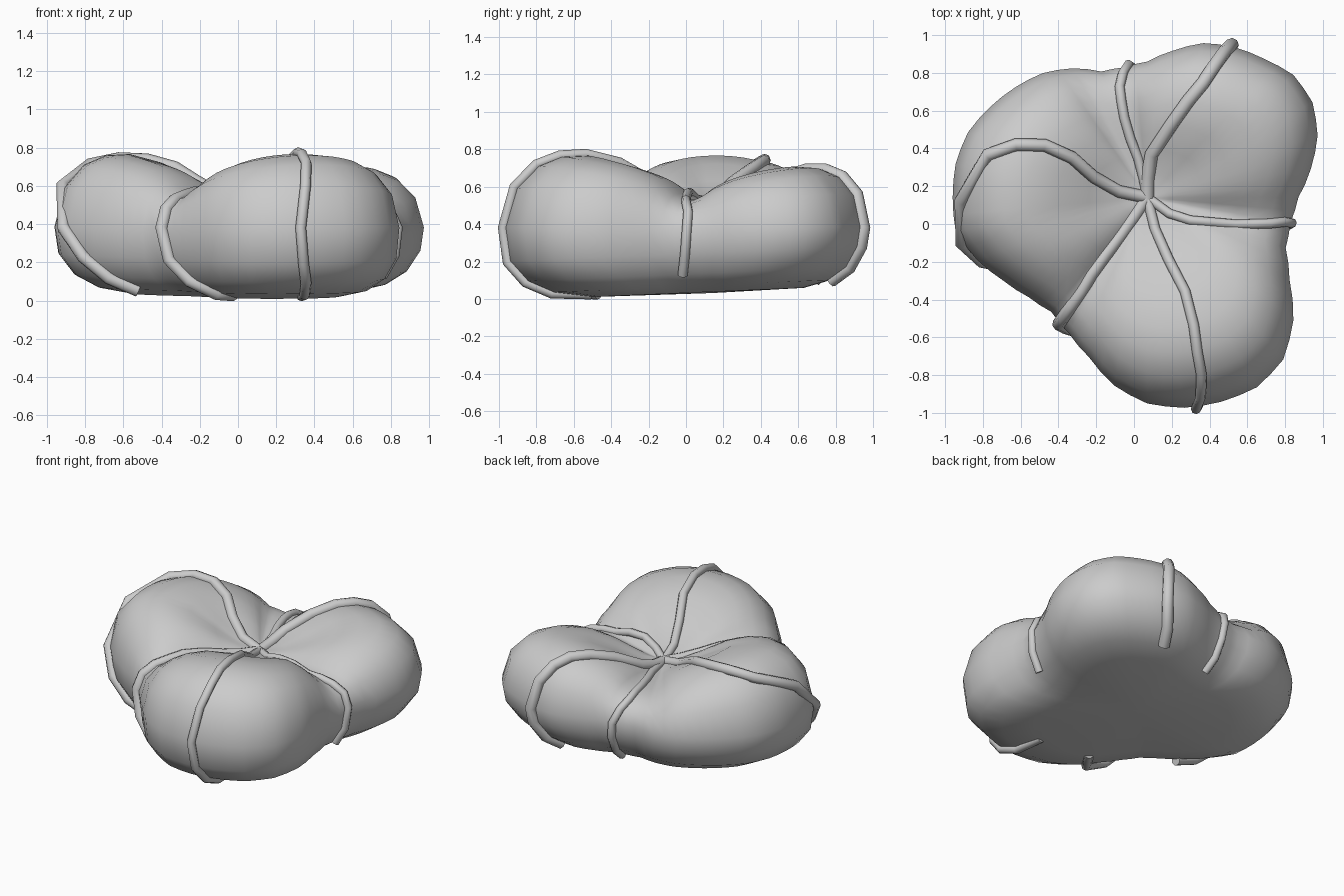
import bpy, bmesh
from math import radians, cos, sin
from mathutils import Vector

old = bpy.data.objects.get("Cube")
if old:
    bpy.data.objects.remove(old)

grey = bpy.data.materials.new("light_grey")
grey.use_nodes = True
grey.diffuse_color = (0.6, 0.6, 0.6, 1)
grey.node_tree.nodes["Principled BSDF"].inputs["Base Color"].default_value = (0.6, 0.6, 0.6, 1)

# Cushion outline: radius in hundredths, every ten degrees around the dimple
DIMPLE = Vector((0.07, 0.14, 0))
OUTLINE = [80, 88, 96, 101, 101, 96, 92, 87, 79, 72, 70, 71, 79, 86, 91, 96, 101, 103,
           103, 103, 96, 88, 82, 79, 83, 90, 101, 109, 113, 115, 116, 112, 101, 87, 78, 77]
# Lobes: direction, half width, crest height above the grooves
LOBES = [(46, 53, 0.18), (178, 58, 0.24), (290, 52, 0.24)]
# Section from dimple over the crest to the rim: (radius share, height share)
INNER = [(0, 0), (0.15, 0.13), (0.3, 0.46), (0.46, 0.83), (0.62, 1)]
OUTER = [(0.74, 0.98), (0.85, 0.86), (0.95, 0.56), (1, 0)]
# Underside: (radius share, height), rising gently towards the back
UNDER = [(0.98, 0.24), (0.9, 0.13), (0.78, 0.065), (0.6, 0.03)]
MID, GROOVE, RIM, TILT = 0.51, 0.53, 0.38, 0.045


def section(angle):
    """Points of the cushion surface along one direction."""
    i, f = divmod((angle % 360) / 10, 1)
    i = int(i)
    radius = (OUTLINE[i] * (1 - f) + OUTLINE[(i + 1) % 36] * f) / 100
    crest = GROOVE
    for middle, width, rise in LOBES:
        off = abs((angle - middle + 180) % 360 - 180)
        if off < width:
            crest += rise * cos(radians(90 * off / width)) ** 0.7
    a = radians(angle)
    pairs = [(r, MID + (crest - MID) * h) for r, h in INNER]
    pairs += [(r, RIM + (crest - RIM) * h) for r, h in OUTER]
    pairs += [(r, h + TILT * (DIMPLE.y + sin(a) * r * radius)) for r, h in UNDER]
    return [DIMPLE + Vector((cos(a) * r * radius, sin(a) * r * radius, z)) for r, z in pairs]


def finish(obj):
    bpy.ops.object.select_all(action="DESELECT")
    obj.select_set(True)
    bpy.context.view_layer.objects.active = obj


# Cushion: rings of section points, closed at the dimple and the base
bm = bmesh.new()
columns = [[bm.verts.new(p) for p in section(a)[1:]] for a in range(0, 360, 5)]
top = bm.verts.new(DIMPLE + Vector((0, 0, MID)))
base = bm.verts.new(DIMPLE + Vector((0, 0, 0.03)))
for k, col in enumerate(columns):
    nxt = columns[(k + 1) % len(columns)]
    bm.faces.new((top, col[0], nxt[0]))
    bm.faces.new((base, nxt[-1], col[-1]))
    for j in range(len(col) - 1):
        bm.faces.new((col[j], col[j + 1], nxt[j + 1], nxt[j]))
# Soften the creases between neighbouring lobes
bmesh.ops.smooth_vert(bm, verts=bm.verts, factor=0.25, use_axis_z=True)
bmesh.ops.recalc_face_normals(bm, faces=bm.faces)
mesh = bpy.data.meshes.new("cushion")
bm.to_mesh(mesh)
bm.free()
cushion = bpy.data.objects.new("cushion", mesh)
bpy.context.collection.objects.link(cushion)
mesh.materials.append(grey)
finish(cushion)
bpy.ops.object.shade_smooth()

# Cords: direction at each section point, from the dimple to the underside
CORDS = {
    "back_left_cord": (0.037, [90, 88, 84, 72, 67, 64, 63, 62, 61, 61, 62, 62]),
    "back_cord": (0.026, [100, 101, 103, 106, 106, 105, 104, 101, 98, 97, 97, 97]),
    "right_cord": (0.034, [170, 168, 159, 152, 153, 158, 165, 181, 194, 201, 206, 211]),
    "front_right_cord": (0.034, [238, 236, 235, 234, 234, 235, 235, 235, 235, 238, 246, 256, 261]),
    "front_cord": (0.028, [282, 284, 289, 292, 290, 288, 287, 285, 283, 284, 286, 288, 292]),
    "left_cord": (0.026, [320, 324, 332, 339, 343, 346, 348, 350, 350, 349, 347]),
}
CORE = DIMPLE + Vector((0, 0, 0.35))
for name, (radius, angles) in CORDS.items():
    curve = bpy.data.curves.new(name, "CURVE")
    curve.dimensions = "3D"
    curve.bevel_depth = radius
    curve.bevel_resolution = 2
    curve.use_fill_caps = True
    spline = curve.splines.new("POLY")
    spline.points.add(len(angles) - 1)
    for j, angle in enumerate(angles):
        p = CORE + (section(angle)[j] - CORE) * 1.01
        spline.points[j].co = (p.x, p.y, max(p.z, radius * 0.9), 1)
    curve.materials.append(grey)
    cord = bpy.data.objects.new(name, curve)
    bpy.context.collection.objects.link(cord)
    finish(cord)
    bpy.ops.object.convert(target="MESH")
    bpy.ops.object.shade_smooth_by_angle(angle=radians(60))
